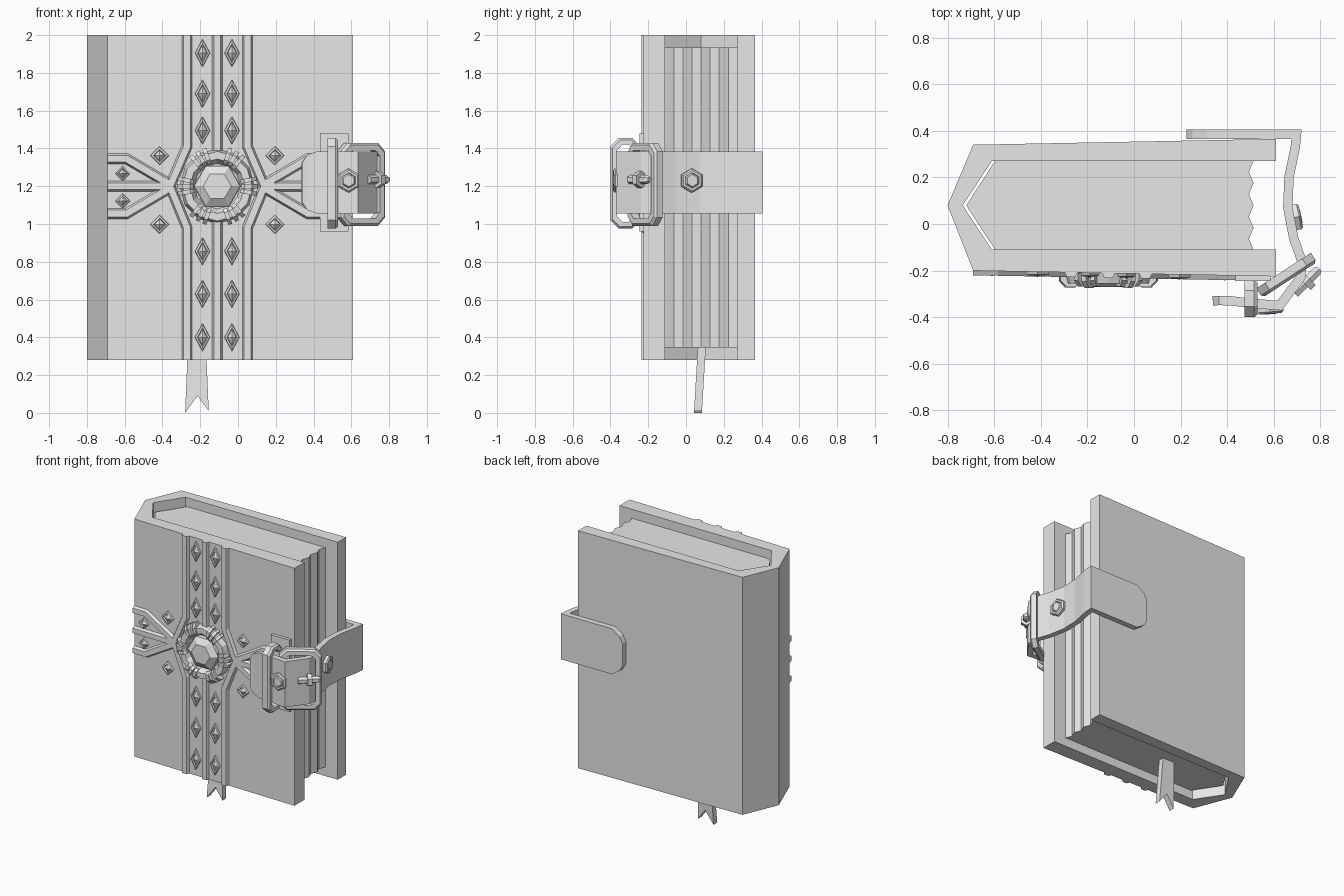
import bpy, bmesh
from math import sin, cos, pi, radians
from mathutils import Vector, Matrix

cube = bpy.data.objects.get("Cube")
if cube:
    bpy.data.objects.remove(cube, do_unlink=True)

grey = bpy.data.materials.new("plain_grey")
grey.use_nodes = True
grey.diffuse_color = (0.8, 0.8, 0.8, 1)
grey.node_tree.nodes["Principled BSDF"].inputs["Base Color"].default_value = (0.8, 0.8, 0.8, 1)


def loft(name, rings, closed=False, matrix=Matrix()):
    """Skin a list of equal-length point rings; cap the ends unless closed."""
    bm = bmesh.new()
    rows = [[bm.verts.new(p) for p in ring] for ring in rings]
    n = len(rows[0])
    pairs = list(zip(rows, rows[1:])) + ([(rows[-1], rows[0])] if closed else [])
    for a, b in pairs:
        for i in range(n):
            j = (i + 1) % n
            bm.faces.new((a[i], a[j], b[j], b[i]))
    if not closed:
        bm.faces.new(rows[0])
        bm.faces.new(rows[-1])
    bmesh.ops.recalc_face_normals(bm, faces=bm.faces)
    mesh = bpy.data.meshes.new(name)
    bm.to_mesh(mesh)
    bm.free()
    mesh.materials.append(grey)
    obj = bpy.data.objects.new(name, mesh)
    obj.matrix_world = matrix
    bpy.context.collection.objects.link(obj)
    return obj


def prism(name, outline, z0, z1):
    return loft(name, [[(x, y, z) for x, y in outline] for z in (z0, z1)])


def box(name, x0, x1, y0, y1, z0, z1):
    return prism(name, [(x0, y0), (x1, y0), (x1, y1), (x0, y1)], z0, z1)


def sides(path):
    """Mitred unit offset for each point of an open 2D path."""
    pts = [Vector(p) for p in path]
    out = []
    for i in range(len(pts)):
        d = [(b - a).normalized() for a, b in zip(pts[max(i - 1, 0):i + 2], pts[max(i - 1, 0) + 1:i + 2])]
        n = [Vector((-v.y, v.x)) for v in d]
        m = (n[0] + n[-1]).normalized()
        out.append(m / m.dot(n[0]))
    return out


def facets(n, rx, ry, levels, turn=0):
    """Rings of an n-sided form, from (scale, height) levels."""
    a = [2 * pi * i / n + turn for i in range(n)]
    return [[(rx * s * cos(t), ry * s * sin(t), h) for t in a] for s, h in levels]


def front(x):
    return -0.2 - 0.019 * (x + 0.69)


def on_front(x, z):
    return Matrix.Translation((x, front(x), z)) @ Matrix.Rotation(pi / 2, 4, 'X')


# Cover with angled spine, and page block with wavy fore edge
prism("cover", [(-0.8, 0.08), (-0.69, 0.34), (0.61, 0.365), (0.61, 0.27), (-0.61, 0.27),
                (-0.735, 0.08), (-0.61, -0.11), (0.61, -0.11), (0.61, front(0.61)), (-0.69, -0.2)], 0.28, 2)
wave = [(0.513 if i % 2 == 0 else 0.493, -0.112 + 0.048 * i) for i in range(9)]
prism("pages", [(-0.595, 0.272), (-0.72, 0.08), (-0.595, -0.112)] + wave, 0.345, 1.935)

# Ribbon bookmark with swallowtail end
tail = [(-0.265, 0.36), (-0.17, 0.36), (-0.155, 0.01), (-0.215, 0.09), (-0.28, 0)]
loft("bookmark", [[(x, y + 0.06 * z, z) for x, z in tail] for y in (0.042, 0.084)])

# Raised trim on the front cover, mirrored about the gem
CX, CZ = -0.11, 1.2


def trim(name, path):
    rings = []
    for (x, z), n in zip(path, sides(path)):
        ring = []
        for w, h in ((-0.032, -0.01), (-0.018, 0.02), (0.018, 0.02), (0.032, -0.01)):
            px = x + n.x * w
            ring.append((px, front(px) - h, z + n.y * w))
        rings.append(ring)
    loft(name, rings)


for s, label in ((-1, "right"), (1, "left")):
    trim("edge_trim_" + label, [(CX + s * x, z) for x, z in
                                ((0.16, 2), (0.16, 1.41), (0.25, 1.2), (0.16, 0.98), (0.16, 0.28))])
    trim("cross_trim_" + label, [(CX + s * 0.25, CZ), (CX + s * 0.58, CZ)])
    for t in (-1, 1):
        trim("branch_trim_" + label, [(CX + s * x, CZ + t * z) for x, z in
                                      ((0.25, 0.01), (0.48, 0.145), (0.58, 0.145))])
for z0, z1 in ((1.37, 2), (0.28, 1.03)):
    trim("centre_trim", [(CX, z0), (CX, z1)])

# Diamond studs
STUD = ((1, -0.01), (0.9, 0.012), (0.65, 0.016), (0.55, 0.006), (0.05, 0.022))
for s in (-1, 1):
    for z in (1.905, 1.69, 1.495, 0.855, 0.63, 0.4):
        loft("diamond_stud", facets(4, 0.042, 0.078, STUD), matrix=on_front(CX + s * 0.078, z))
    for t in (-1, 1):
        loft("corner_stud", facets(4, 0.052, 0.052, STUD), matrix=on_front(CX + s * 0.305, CZ - 0.02 + t * 0.182))
        loft("side_stud", facets(4, 0.042, 0.042, STUD), matrix=on_front(CX + s * 0.5, CZ - 0.005 + t * 0.073))

# Gem, its ring and the claws round it
seat = on_front(CX, CZ)
loft("gem_ring", facets(12, 0.2, 0.2, ((1, -0.01), (0.92, 0.045), (0.72, 0.045), (0.6, 0))), True, seat)
loft("gem", facets(6, 0.125, 0.125, ((1, -0.01), (0.98, 0.03), (0.6, 0.06))), matrix=seat)
for k in range(6):
    for d, size in ((-11, 0.9), (0, 1), (11, 0.9)):
        turn = Matrix.Rotation(radians(60 * k + d), 4, 'Z')
        prof = [(0.125, 0), (0.125, 0.045), (0.145, 0.064), (0.185, 0.064), (0.212, 0.035), (0.212, 0)]
        loft("claw", [[(x, y, h * size) for x, h in prof] for y in (-0.011, 0.011)], matrix=seat @ turn)

# Strap from the back cover round the fore edge to the front
SZ = 1.22
route = [(0.225, 0.385, 0.08), (0.25, 0.385, 0.125), (0.31, 0.385, 0.165), (0.697, 0.385, 0.165),
         (0.692, 0.33, 0.165), (0.665, 0.2, 0.165), (0.66, 0.07, 0.165), (0.685, -0.06, 0.165),
         (0.72, -0.16, 0.165), (0.715, -0.23, 0.165), (0.625, -0.35, 0.165), (0.5, -0.34, 0.165),
         (0.42, -0.33, 0.165), (0.365, -0.328, 0.145), (0.338, -0.33, 0.105)]
rings = []
for (x, y, h), n in zip(route, sides([p[:2] for p in route])):
    o = n * 0.02
    rings.append([(x - o.x, y - o.y, SZ - h), (x + o.x, y + o.y, SZ - h),
                  (x + o.x, y + o.y, SZ + h), (x - o.x, y - o.y, SZ + h)])
loft("strap", rings)


# Buckle plate, keeper loop and buckle frame
def frame(name, hw, hh, bar, depth, matrix):
    def octagon(w, h, c, z):
        return [(w, h - c, z), (w - c, h, z), (c - w, h, z), (-w, h - c, z),
                (-w, c - h, z), (c - w, -h, z), (w - c, -h, z), (w, c - h, z)]
    w, h = hw - bar, hh - bar
    loft(name, [octagon(hw, hh, 0.045, -depth), octagon(hw, hh, 0.045, depth * 0.5),
                octagon(hw - bar * 0.3, hh - bar * 0.3, 0.04, depth),
                octagon(w, h, 0.03, depth), octagon(w, h, 0.03, -depth)], True, matrix)


def facing(origin, across, up):
    x, y = Vector(across).normalized(), Vector(up).normalized()
    m = Matrix((x, y, x.cross(y))).transposed().to_4x4()
    return Matrix.Translation(origin) @ m


box("buckle_plate", 0.435, 0.585, -0.245, -0.2, 0.96, 1.48)
frame("keeper_loop", 0.08, 0.24, 0.035, 0.027, facing((0.502, -0.32, 1.215), (0, 1, 0), (0, 0, 1)))
frame("buckle_frame", 0.14, 0.22, 0.04, 0.024, facing((0.655, -0.22, 1.21), (0.23, 0.15, 0), (0, 0, 1)))
prong = facing((0.742, -0.245, 1.235), (0, 0, 1), (0.7, -0.7, 0))
loft("prong", facets(6, 0.024, 0.024, ((1, -0.075), (1, 0.06), (0.6, 0.075))), matrix=prong)
loft("prong_collar", facets(6, 0.045, 0.045, ((1, -0.015), (1, 0.015))), matrix=prong)

# Hexagonal rivets on the strap
RIVET = ((1, -0.015), (1, 0.01), (0.85, 0.018), (0.65, 0.018), (0.62, 0.01), (0.5, 0.02))
loft("front_rivet", facets(6, 0.064, 0.064, RIVET, pi / 6),
     matrix=facing((0.585, -0.367, 1.23), (1, 0.08, 0), (0, 0, 1)))
loft("side_rivet", facets(6, 0.064, 0.064, RIVET, pi / 6),
     matrix=facing((0.698, 0.03, 1.23), (-0.2, 1, 0), (0, 0, 1)))
